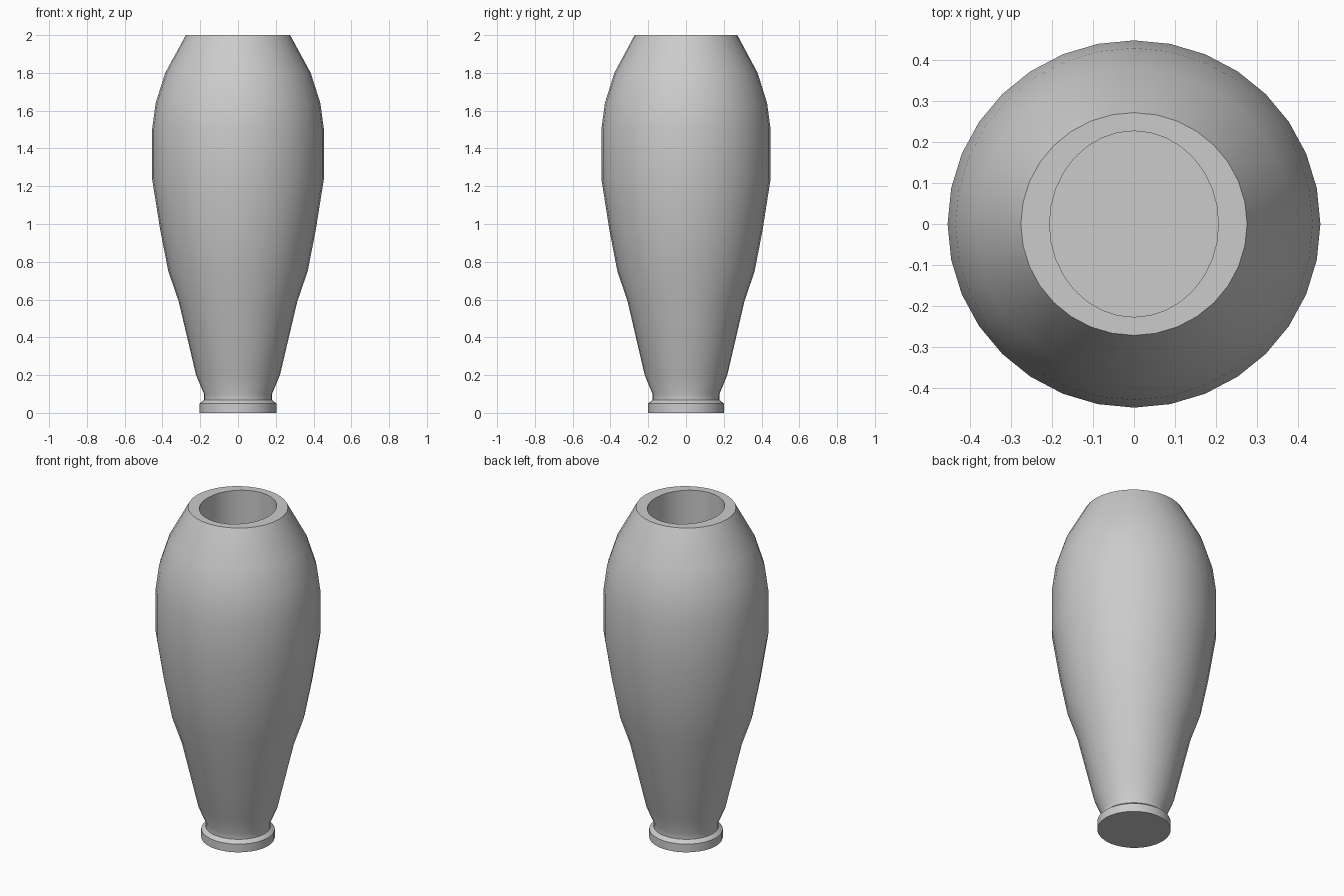
import bpy, bmesh, math

if "Cube" in bpy.data.objects:
    bpy.data.objects.remove(bpy.data.objects["Cube"])

SIDES = 32

# (x radius, y radius, z) rings, from the base up the outside, then down the bore
outer = [(0.203, 0.0), (0.203, 0.05), (0.18, 0.068), (0.18, 0.10),
         (0.222, 0.20), (0.314, 0.59), (0.369, 0.75), (0.412, 0.97),
         (0.455, 1.24), (0.455, 1.50), (0.436, 1.64), (0.385, 1.80),
         (0.276, 2.0)]
rings = [(r, r * 0.985, z) for r, z in outer]
rings += [(0.206, 0.227, 2.0), (0.206, 0.227, 0.28)]

# Vase body: foot, shell, rim and bore in one closed surface
bm = bmesh.new()
loops = []
for rx, ry, z in rings:
    loops.append([bm.verts.new((rx * math.cos(a), ry * math.sin(a), z))
                  for a in (2 * math.pi * i / SIDES for i in range(SIDES))])
for low, high in zip(loops, loops[1:]):
    for i in range(SIDES):
        j = (i + 1) % SIDES
        bm.faces.new((low[i], low[j], high[j], high[i]))
bm.faces.new(loops[0][::-1])   # underside
bm.faces.new(loops[-1])        # bore floor
bmesh.ops.recalc_face_normals(bm, faces=bm.faces)

mesh = bpy.data.meshes.new("vase")
bm.to_mesh(mesh)
bm.free()
vase = bpy.data.objects.new("vase", mesh)
bpy.context.collection.objects.link(vase)

# Smooth walls, crisp rim and foot edges
bpy.context.view_layer.objects.active = vase
vase.select_set(True)
bpy.ops.object.shade_smooth_by_angle(angle=math.radians(35))
